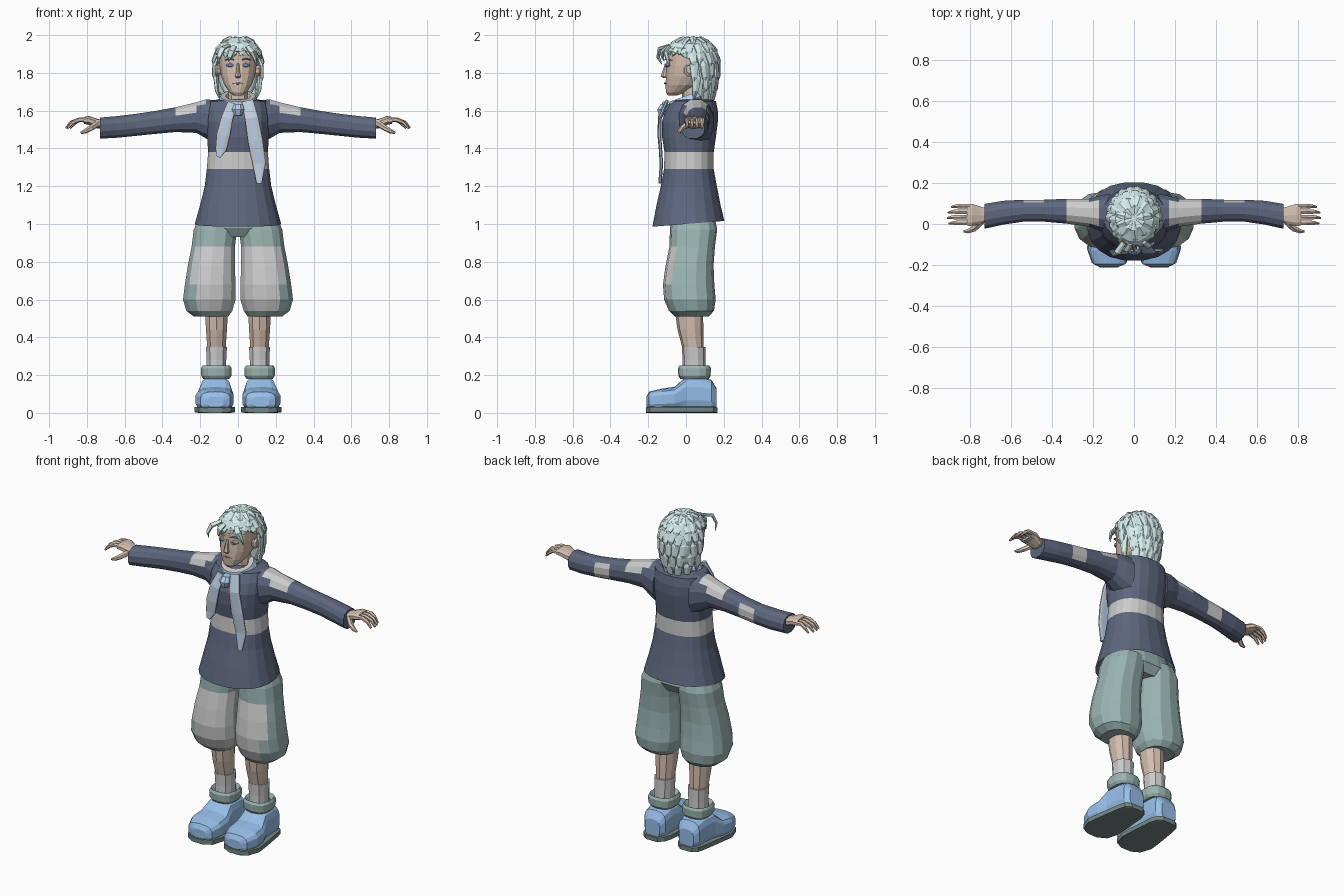
import bpy, bmesh, math, random
from mathutils import Vector as V
random.seed(4)


def mat(name, r, g, b):
    m = bpy.data.materials.new(name)
    m.diffuse_color = (r, g, b, 1)
    return m


NAVY = mat("navy wool", .11, .135, .21)
GREEN = mat("sage cloth", .33, .47, .45)
BLUE = mat("blue leather", .31, .52, .82)
SKIN = mat("skin", .66, .52, .43)
HAIR = mat("pale hair", .66, .84, .83)
SCARF = mat("scarf blue", .46, .64, .88)
BEIGE = mat("scarf stripe", .62, .58, .54)
SOLE = mat("sole", .17, .24, .23)
BROWN = mat("lips and brows", .36, .26, .22)
WHITE = mat("eye white", .85, .87, .88)
IRIS = mat("iris", .12, .35, .75)
GREY = mat("grey cloth", .8, .8, .8)


def section(n, p, phase=0):
    """Unit superellipse points"""
    out = []
    for k in range(n):
        a = 2 * math.pi * (k + phase) / n
        c, s = math.cos(a), math.sin(a)
        out.append((math.copysign(abs(c) ** (2 / p), c), math.copysign(abs(s) ** (2 / p), s)))
    return out


def skin_rings(bm, rings, caps):
    vs = [[bm.verts.new(p) for p in r] for r in rings]
    n = len(vs[0])
    for a, b in zip(vs, vs[1:]):
        for k in range(n):
            bm.faces.new((a[k], a[(k + 1) % n], b[(k + 1) % n], b[k]))
    if caps[0]:
        bm.faces.new(vs[0])
    if caps[1]:
        bm.faces.new(vs[-1])


def finish(name, bm, m, mirror=False):
    bmesh.ops.recalc_face_normals(bm, faces=bm.faces[:])
    me = bpy.data.meshes.new(name)
    bm.to_mesh(me)
    bm.free()
    o = bpy.data.objects.new(name, me)
    bpy.context.collection.objects.link(o)
    me.materials.append(m)
    if mirror:
        o.modifiers.new("mirror", 'MIRROR').use_mirror_merge = False
    return o


def loft(name, axis, rings, m, n=12, p=2.3, mirror=False, caps=(1, 1), phase=.5):
    """rings: position on axis, then low/high extents on the two other axes"""
    order = {'X': (2, 0, 1), 'Y': (0, 2, 1), 'Z': (0, 1, 2)}[axis]
    bm = bmesh.new()
    out = []
    for q, a0, a1, b0, b1 in rings:
        pts = [((a0 + a1) / 2 + (a1 - a0) / 2 * u, (b0 + b1) / 2 + (b1 - b0) / 2 * v, q)
               for u, v in section(n, p, phase)]
        out.append([tuple(t[i] for i in order) for t in pts])
    skin_rings(bm, out, caps)
    return finish(name, bm, m, mirror)


def tube(bm, pts, sizes, ref, n=6, p=2):
    """Tapered tube; sizes are (half width, half thickness), ref gives the outward direction"""
    pts = [V(q) for q in pts]
    rings = []
    for i, q in enumerate(pts):
        t = pts[min(i + 1, len(pts) - 1)] - pts[max(i - 1, 0)]
        side = t.cross(ref(q)).normalized()
        up = side.cross(t).normalized()
        w, h = sizes[i]
        rings.append([q + side * w * u + up * h * v for u, v in section(n, p, .5)])
    skin_rings(bm, rings, (1, 1))


def paint(o, m, test):
    o.data.materials.append(m)
    for f in o.data.polygons:
        if test(f.center, f.normal, f.index):
            f.material_index = len(o.data.materials) - 1


# Tunic with a grey band and a hem that dips at the front
half = [(1.0, .23, -.18, .205), (1.1, .203, -.158, .185), (1.2, .178, -.135, .165),
        (1.29, .167, -.118, .148), (1.38, .16, -.115, .148), (1.46, .165, -.128, .16),
        (1.54, .17, -.13, .17), (1.6, .167, -.11, .17), (1.65, .152, -.075, .16), (1.663, .09, -.05, .12)]
tunic = loft("tunic", 'Z', [(z, -x, x, a, b) for z, x, a, b in half], NAVY, 20, 2.3, caps=(0, 1))
for v in tunic.data.vertices:
    if v.co.z < 1.05:
        v.co.z += .08 * v.co.y
paint(tunic, GREY, lambda c, n, i: 1.29 < c.z < 1.38)

# Sleeves with shoulder and elbow patches
sleeve = loft("sleeve", 'X', [
    (.12, -.05, .15, 1.42, 1.66), (.17, -.035, .14, 1.45, 1.662), (.22, -.015, .125, 1.48, 1.647),
    (.33, 0, .125, 1.485, 1.62), (.44, .01, .12, 1.475, 1.60), (.54, .01, .12, 1.465, 1.585),
    (.64, -.005, .115, 1.455, 1.573), (.73, -.025, .1, 1.45, 1.565)], NAVY, 12, 2.3, True)
paint(sleeve, GREY, lambda c, n, i: (.17 < c.x < .33 and n.z > .4) or (.44 < c.x < .54 and n.y > .6))

# Hands
loft("palm", 'X', [(.71, .01, .075, 1.505, 1.55), (.745, 0, .085, 1.505, 1.557),
                   (.79, -.012, .1, 1.525, 1.572), (.815, -.01, .098, 1.53, 1.567)], SKIN, 10, 2.6, True)
bm = bmesh.new()
zref = lambda q: V((0, 0, 1))
for j, tip in enumerate((0, .008, .004, -.012)):
    y = .006 + .027 * j
    tube(bm, [(.80, y, 1.55), (.84, y, 1.552), (.875 + tip, y, 1.537), (.902 + tip, y - .004, 1.508)],
         [(.013, .013), (.013, .012), (.011, .011), (.006, .006)], zref)
tube(bm, [(.745, .01, 1.53), (.78, -.022, 1.507), (.81, -.035, 1.49), (.832, -.036, 1.482)],
     [(.016, .018), (.016, .015), (.012, .012), (.006, .006)], zref)
finish("fingers", bm, SKIN, True)

# Baggy knee trousers with front patches
loft("hips", 'Z', [(.93, -.17, .17, -.05, .13), (.98, -.215, .215, -.085, .16),
                   (1.1, -.18, .18, -.09, .14)], GREEN, 16)
leg = loft("trouser_leg", 'Z', [
    (1.02, .0, .215, -.08, .155), (.97, .002, .237, -.085, .165), (.88, .014, .248, -.088, .153),
    (.78, .014, .268, -.108, .146), (.68, .01, .284, -.122, .15), (.6, .01, .294, -.116, .157),
    (.54, .028, .276, -.09, .148), (.51, .05, .235, -.06, .12)], GREEN, 14, 2.4, True)
paint(leg, GREY, lambda c, n, i: .54 < c.z < .88 and c.y < -.03 and c.x < .235)

# Shins, socks, boot cuffs
loft("shin", 'Z', [(.55, .05, .178, -.06, .09), (.44, .056, .172, -.045, .092),
                   (.33, .064, .164, -.015, .092)], SKIN, 10, 2.2, True)
loft("sock", 'Z', [(.35, .056, .172, -.022, .102), (.28, .06, .168, -.018, .102),
                   (.2, .06, .168, -.02, .104)], GREY, 10, 2.3, True)
loft("boot_cuff", 'Z', [(.18, .045, .185, -.03, .12), (.195, .034, .196, -.04, .13),
                        (.235, .032, .198, -.043, .132), (.25, .04, .19, -.035, .124),
                        (.225, .06, .17, -.015, .105)], GREEN, 14, 2.6, True)

# Boots and soles
loft("boot", 'Y', [
    (-.21, .075, .165, .03, .085), (-.195, .04, .2, .015, .112), (-.13, .022, .226, .012, .128),
    (-.06, .022, .22, .012, .138), (-.03, .03, .21, .012, .165), (0, .036, .2, .012, .192),
    (.08, .038, .192, .012, .192), (.135, .042, .188, .012, .175), (.162, .065, .165, .02, .13)],
    BLUE, 14, 3.2, True)
loft("sole", 'Y', [(-.213, .08, .165, 0, .028), (-.19, .035, .208, 0, .034), (-.12, .014, .232, 0, .034),
                   (-.04, .018, .222, 0, .034), (.1, .03, .2, 0, .034), (.145, .045, .188, 0, .034),
                   (.168, .075, .158, 0, .028)], SOLE, 8, 8, True)

# Neck and head
loft("neck", 'Z', [(1.6, -.055, .055, -.02, .1), (1.76, -.05, .05, -.02, .09)], SKIN, 10)
head = [(1.68, .022, -.095, -.05), (1.697, .046, -.107, .0), (1.735, .073, -.11, .07),
        (1.78, .09, -.108, .11), (1.84, .099, -.104, .13), (1.9, .1, -.104, .14),
        (1.95, .085, -.075, .13), (1.98, .04, -.02, .09)]
loft("head", 'Z', [(z, -x, x, a, b) for z, x, a, b in head], SKIN, 16, 2.3)

# Facial features
loft("nose", 'Z', [(1.772, -.012, .012, -.118, -.09), (1.782, -.018, .018, -.134, -.09),
                   (1.8, -.012, .012, -.128, -.09), (1.85, -.007, .007, -.11, -.09)], SKIN, 6, 2)
loft("mouth", 'X', [(-.03, -.106, -.09, 1.742, 1.746), (0, -.117, -.09, 1.737, 1.752),
                    (.03, -.106, -.09, 1.742, 1.746)], BROWN, 6, 2)
loft("eye", 'X', [(.022, -.106, -.09, 1.838, 1.842), (.035, -.11, -.09, 1.83, 1.852),
                  (.05, -.105, -.08, 1.83, 1.852), (.063, -.096, -.08, 1.838, 1.842)], WHITE, 8, 2, True)
loft("iris", 'Y', [(-.113, .034, .05, 1.833, 1.849), (-.1, .034, .05, 1.833, 1.849)], IRIS, 8, 2, True)
loft("brow", 'X', [(.02, -.112, -.09, 1.866, 1.872), (.045, -.109, -.09, 1.872, 1.88),
                   (.072, -.094, -.07, 1.864, 1.868)], BROWN, 6, 2, True)
loft("ear", 'X', [(.085, 0, .035, 1.79, 1.83), (.11, -.012, .045, 1.778, 1.845),
                  (.122, .0, .045, 1.795, 1.84)], SKIN, 8, 2, True)

# Hair base under the locks
cap = [(1.66, .06, .05, .115), (1.75, .1, .045, .155), (1.85, .11, .03, .165), (1.895, .115, -.07, .165),
       (1.915, .112, -.107, .16), (1.955, .092, -.085, .14), (1.985, .045, -.03, .09)]
loft("hair_base", 'Z', [(z, -x, x, a, b) for z, x, a, b in cap], HAIR, 16)


def scalp(phi, th, lift):
    """Point on the hair surface: phi 0 is the front, th 0 the crown"""
    t, p = math.radians(th), math.radians(phi)
    h = math.sin(t) if th < 90 else 1 - .28 * ((th - 90) / 60) ** 2
    z = .14 * math.cos(t) if th < 90 else -.19 * (th - 90) / 60
    return V(((.118 + lift) * h * math.sin(p), .03 - (.134 + lift) * h * math.cos(p), 1.845 + z + lift * math.cos(t)))


# Layered pointed locks of hair
bm = bmesh.new()
outward = lambda q: V((q.x, q.y - .03, max(q.z - 1.84, -.03)))
rows = [(120, 158, 14, 105), (98, 142, 16, 97), (75, 120, 17, 88), (50, 97, 18, 0), (28, 76, 15, 0), (5, 55, 11, 0)]
for r, (t0, t1, count, limit) in enumerate(rows):
    for k in range(count):
        phi = -180 + 360 * (k + .5 * (r % 2)) / count
        if abs(phi) < limit:
            continue
        end = t1 + random.uniform(-6, 6)
        if abs(phi) < 75:
            end = min(end, 74 + random.uniform(-5, 4))
        start = min(t0, end - 26)
        drift = random.uniform(-9, 9)
        lifts = (-.006, .006, .012, .01)
        pts = [scalp(phi + drift * f * f, start + (end - start) * f, l) for f, l in zip((0, .35, .7, 1), lifts)]
        w = .026 if r < 5 else .022
        tube(bm, pts, [(w * .6, .007), (w, .013), (w * .75, .011), (.003, .002)], outward)
# Loose tufts over the forehead
for tuft in ([(-.05, -.09, 1.945), (-.082, -.138, 1.93), (-.102, -.148, 1.885), (-.108, -.128, 1.845)],
             [(-.02, -.1, 1.94), (-.035, -.128, 1.915), (-.045, -.125, 1.885), (-.05, -.115, 1.862)],
             [(.05, -.09, 1.94), (.075, -.108, 1.91), (.09, -.098, 1.875), (.1, -.085, 1.835)]):
    tube(bm, tuft, [(.014, .008), (.018, .01), (.013, .008), (.002, .002)], outward)
finish("hair_locks", bm, HAIR)

# Scarf wrap, knot and two striped tails
bpy.ops.mesh.primitive_torus_add(major_segments=16, minor_segments=6, major_radius=.075, minor_radius=.027,
                                 location=(0, .005, 1.65), rotation=(.35, 0, 0))
wrap = bpy.context.object
wrap.name = "scarf_wrap"
wrap.scale = (1.06, 1.0, 1.25)
wrap.data.materials.clear()
wrap.data.materials.append(SCARF)
paint(wrap, BEIGE, lambda c, n, i: i % 6 == 1)
loft("scarf_knot", 'Z', [(1.575, -.022, .022, -.145, -.1), (1.605, -.036, .036, -.155, -.08),
                         (1.635, -.026, .026, -.135, -.08)], SCARF, 8)
tails = {"scarf_tail_short": ([(-.03, -.115, 1.64), (-.058, -.14, 1.56), (-.078, -.142, 1.47), (-.09, -.135, 1.395),
                               (-.104, -.135, 1.355)], (.026, .032, .036, .03, .012)),
         "scarf_tail_long": ([(.05, -.1, 1.65), (.072, -.138, 1.56), (.092, -.138, 1.44), (.112, -.13, 1.32),
                              (.112, -.138, 1.215)], (.032, .036, .04, .036, .014))}
for name, (pts, ws) in tails.items():
    bm = bmesh.new()
    tube(bm, pts, [(w, .009) for w in ws], lambda q: V((0, -1, 0)), 12, 3)
    paint(finish(name, bm, SCARF), BEIGE, lambda c, n, i: i % 12 in (1, 3, 7, 9))
